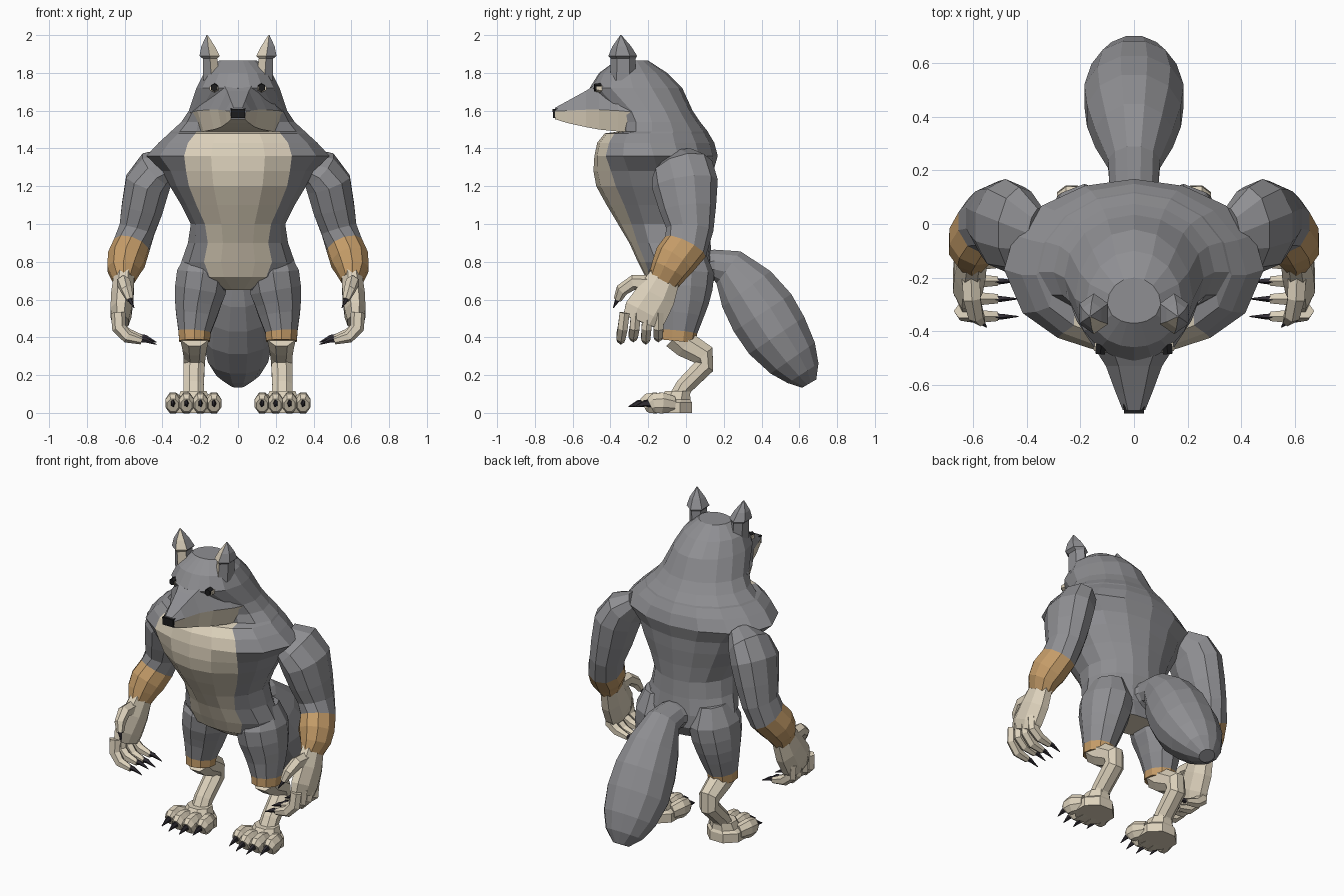
import bpy, bmesh, math
from mathutils import Vector


def material(name, rgb):
    m = bpy.data.materials.new(name)
    m.diffuse_color = (*rgb, 1)
    return m


GREY = material("grey fur", (0.275, 0.275, 0.29))
CREAM = material("cream fur", (0.72, 0.64, 0.50))
TAN = material("tan fur", (0.56, 0.335, 0.14))
DARK = material("dark claw", (0.03, 0.026, 0.034))
BLACK = material("black nose", (0.012, 0.012, 0.013))


def loft(name, rings, mats, rule=None, mirror=False):
    """Skin closed rings; rule(ring, column, face) gives the material slot."""
    bm = bmesh.new()
    vs = [[bm.verts.new(p) for p in r] for r in rings]
    n = len(vs[0])
    tags = {}
    for i in range(len(vs) - 1):
        for j in range(n):
            k = (j + 1) % n
            f = bm.faces.new((vs[i][j], vs[i][k], vs[i + 1][k], vs[i + 1][j]))
            tags[f] = (i, j)
    tags[bm.faces.new(vs[0])] = (0, 0)
    tags[bm.faces.new(vs[-1])] = (len(vs) - 2, 0)
    bmesh.ops.recalc_face_normals(bm, faces=bm.faces)
    if rule:
        for f, (i, j) in tags.items():
            f.material_index = rule(i, j, f)
    me = bpy.data.meshes.new(name)
    bm.to_mesh(me)
    bm.free()
    for m in mats:
        me.materials.append(m)
    ob = bpy.data.objects.new(name, me)
    bpy.context.collection.objects.link(ob)
    if mirror:
        ob.modifiers.new("mirror", "MIRROR").use_mirror_merge = False
    return ob


def tube(name, path, mats, sides=8, ref=(1, 0, 0), rule=None, mirror=False):
    """Loft along points (x, y, z, radius along ref, radius across)."""
    pts = [Vector(p[:3]) for p in path]
    rings = []
    for i, p in enumerate(path):
        d = (pts[min(i + 1, len(pts) - 1)] - pts[max(i - 1, 0)]).normalized()
        u = Vector(ref)
        u = (u - d * u.dot(d)).normalized()
        v = d.cross(u)
        ring = []
        for k in range(sides):
            a = 2 * math.pi * (k + 0.5) / sides
            ring.append(pts[i] + u * p[3] * math.cos(a) + v * p[4] * math.sin(a))
        rings.append(ring)
    return loft(name, rings, mats, rule, mirror)


def flat_stack(name, levels, mats, sides, rule=None, mirror=False):
    """Stack of level rings (x, y, z, rx, ry)."""
    rings = [[(x + rx * math.cos(2 * math.pi * (k + 0.5) / sides),
               y + ry * math.sin(2 * math.pi * (k + 0.5) / sides), z)
              for k in range(sides)] for x, y, z, rx, ry in levels]
    return loft(name, rings, mats, rule, mirror)


# Body, mane and skull: z, front y, back y, half width, y of widest, half width of cream
BODY = [
    (1.865, -.37, -.20, .10, -.30, .05), (1.80, -.46, -.10, .18, -.30, .10),
    (1.72, -.51, -.02, .22, -.28, .13), (1.60, -.43, .035, .26, -.20, .20),
    (1.54, -.37, .075, .30, -.18, .21), (1.49, -.35, .115, .355, -.18, .22),
    (1.48, -.43, .12, .365, -.19, .225),
    (1.43, -.47, .15, .42, -.19, .265), (1.36, -.485, .168, .485, -.17, .285),
    (1.28, -.49, .145, .40, -.15, .275), (1.20, -.475, .14, .36, -.14, .26),
    (1.10, -.42, .13, .30, -.13, .22), (1.00, -.36, .125, .25, -.11, .175),
    (.90, -.30, .13, .265, -.09, .16), (.80, -.255, .14, .30, -.06, .18),
    (.72, -.215, .14, .29, -.04, .15), (.65, -.11, .10, .17, 0, .06)]


def body_ring(z, yf, yb, hw, yw, c):
    half = [(x, yw + (yf - yw) * math.sqrt(max(0, 1 - (x / hw) ** 2)))
            for x in (0, c * .5, c, c + (hw - c) * .65, hw)]
    half += [(hw * math.cos(a), yw + (yb - yw) * math.sin(a))
             for a in (math.pi * k / 8 for k in range(1, 5))]
    half[-1] = (0, yb)
    left = [(-x, y) for x, y in half[-2:0:-1]]
    return [(x, y, z) for x, y in half + left]


loft("body", [body_ring(*r) for r in BODY], [GREY, CREAM],
     lambda i, j, f: int(i >= 5 and j in (0, 1, 14, 15)))

# Muzzle: y, half width, top, middle, bottom
MUZZLE = [(-.25, .255, 1.76, 1.59, 1.487), (-.36, .215, 1.765, 1.60, 1.49),
          (-.46, .15, 1.75, 1.605, 1.50),
          (-.53, .105, 1.705, 1.605, 1.513), (-.63, .068, 1.65, 1.60, 1.535),
          (-.694, .042, 1.615, 1.597, 1.555)]
loft("muzzle", [[(-.55 * w, y, t), (.55 * w, y, t), (w, y, m), (.85 * w, y, b),
                 (-.85 * w, y, b), (-w, y, m)] for y, w, t, m, b in MUZZLE],
     [GREY, CREAM], lambda i, j, f: int(j in (2, 3, 4)))
tube("nose", [(0, -.67, 1.587, .055, .034), (0, -.705, 1.585, .053, .034)], [BLACK], 4)

# Eyes
tube("eye", [(.12, -.44, 1.718, .03, .024), (.128, -.478, 1.718, .026, .018)],
     [CREAM], 6, mirror=True)
tube("pupil", [(.122, -.45, 1.722, .024, .024), (.126, -.486, 1.722, .02, .02)],
     [BLACK], 6, mirror=True)

# Ears with cream inner faces
flat_stack("ear", [(.14, -.333, 1.76, .05, .068), (.148, -.333, 1.875, .044, .066),
                   (.15, -.335, 1.89, .062, .076), (.158, -.34, 1.94, .042, .05),
                   (.164, -.345, 2.0, .003, .003)], [GREY, CREAM], 6,
           lambda i, j, f: int(f.normal.y < -.25 and f.normal.x < .45), True)

# Arms with tan forearm cuffs
tube("arm", [(.36, -.04, 1.33, .07, .11), (.43, -.02, 1.29, .11, .165),
             (.48, -.005, 1.21, .125, .175), (.508, .01, 1.08, .115, .15),
             (.535, .02, .97, .10, .125), (.565, -.003, .88, .10, .12),
             (.592, -.06, .81, .105, .115), (.606, -.09, .755, .09, .10),
             (.605, -.12, .70, .06, .085)],
     [GREY, TAN], 10, rule=lambda i, j, f: int(i >= 5), mirror=True)

# Hands: palm, four curled fingers and a thumb
tube("palm", [(.602, -.105, .73, .058, .085), (.612, -.16, .62, .064, .115),
              (.62, -.215, .53, .06, .125), (.622, -.235, .48, .046, .112)],
     [CREAM], 8, mirror=True)
for k in range(4):
    y = -.325 + k * .06
    e = -.345 + k * .066
    z = .012 * (k % 2)
    tube("finger", [(.635, y, .53, .03, .038), (.63, (y + e) / 2, .45, .03, .038),
                    (.585, e, .402 + z, .028, .033), (.51, e, .382 + z, .02, .02)],
         [CREAM], 6, (0, 1, 0), mirror=True)
    tube("finger_claw", [(.53, e, .388 + z, .015, .019), (.49, e, .387 + z, .011, .015),
                         (.432, e, .362 + z, .002, .002)], [DARK], 5, (0, 1, 0), mirror=True)
tube("thumb", [(.61, -.16, .68, .04, .05), (.605, -.28, .69, .037, .04),
               (.59, -.34, .65, .032, .034), (.572, -.362, .60, .02, .022)],
     [CREAM], 6, mirror=True)
tube("thumb_claw", [(.575, -.36, .605, .015, .016), (.55, -.385, .555, .002, .002)],
     [DARK], 5, mirror=True)

# Thighs with tan cuffs
tube("thigh", [(.18, -.02, .86, .09, .12), (.185, -.025, .74, .145, .175),
               (.20, -.025, .65, .142, .165), (.213, -.025, .58, .128, .145),
               (.22, -.03, .52, .115, .125),
               (.23, -.04, .43, .09, .10), (.23, -.045, .38, .086, .095)],
     [GREY, TAN], 10, rule=lambda i, j, f: int(i >= 5), mirror=True)

# Lower legs bent back at the hock
tube("shin", [(.23, -.05, .41, .082, .085), (.23, .0, .36, .07, .075),
              (.23, .095, .305, .062, .066), (.232, .10, .25, .06, .056),
              (.235, -.01, .14, .058, .05), (.235, -.045, .07, .06, .055)],
     [CREAM], 8, mirror=True)

# Feet: sole, toes and claws
flat_stack("foot", [(.235, -.075, 0, .12, .115), (.235, -.075, .055, .12, .115),
                    (.235, -.06, .07, .09, .09), (.235, -.045, .115, .075, .072)],
           [CREAM], 8, mirror=True)
for x, y in ((.127, -.19), (.199, -.225), (.273, -.225), (.345, -.19)):
    r = x + (.235 - x) * .25
    tube("toe", [(r, -.07, .045, .04, .047), (x, y + .06, .053, .042, .06),
                 (x, y + .02, .05, .042, .056), (x, y, .04, .032, .04)],
         [CREAM], 8, mirror=True)
    tube("toe_claw", [(x, y + .02, .052, .015, .024), (x, y - .03, .05, .011, .018),
                      (x, y - .08, .033, .002, .002)], [DARK], 5, mirror=True)

# Tail
tube("tail", [(0, .06, .77, .12, .085), (0, .15, .782, .095, .085),
              (0, .225, .77, .10, .11), (0, .32, .655, .15, .165),
              (0, .405, .53, .182, .188), (0, .48, .41, .192, .182),
              (0, .565, .29, .165, .148), (0, .62, .21, .118, .10),
              (0, .652, .155, .05, .045)], [GREY], 12)
